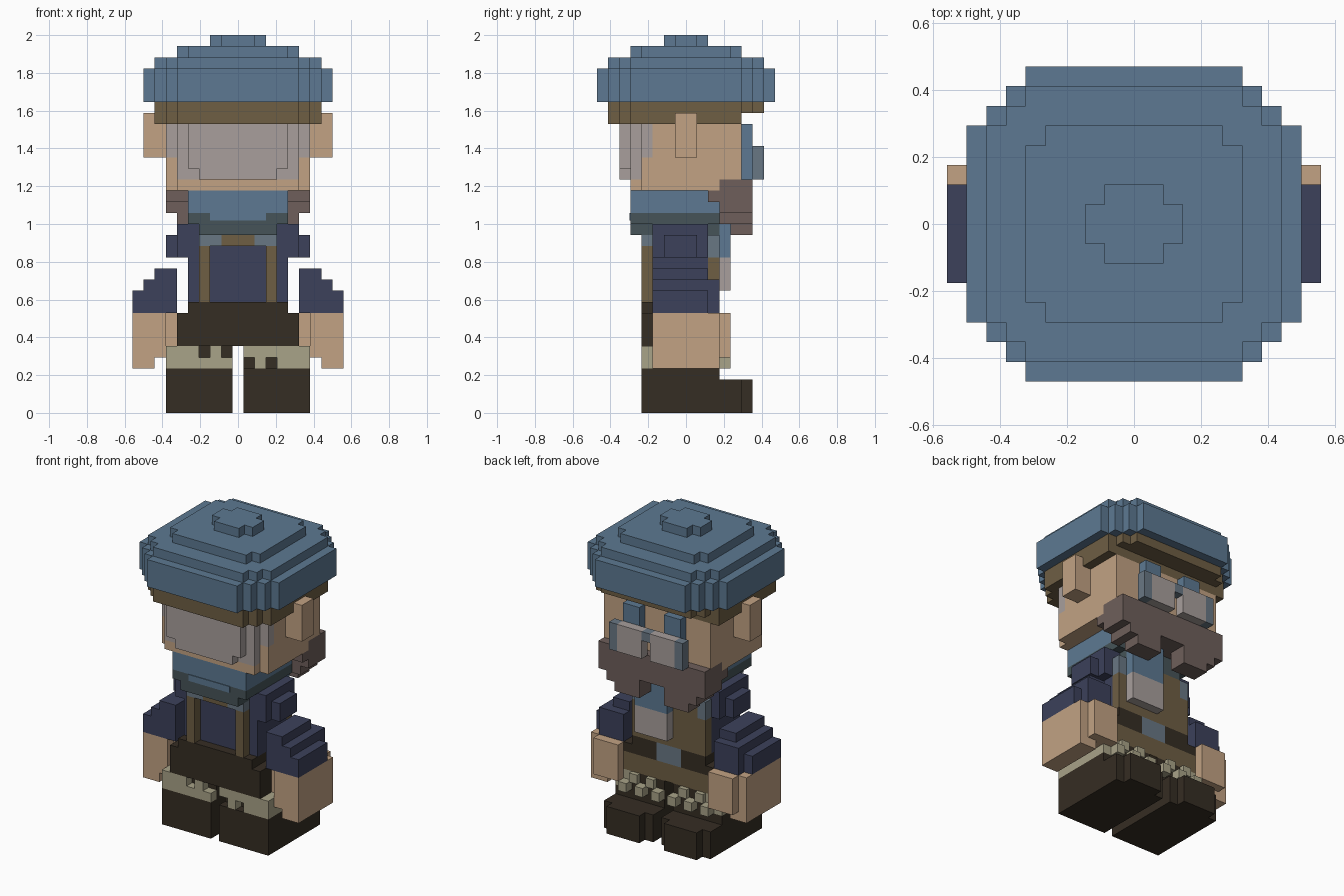
import bpy
import bmesh
from mathutils import Matrix, Vector

UNIT = 2 / 34  # edge of one block

default_cube = bpy.data.objects.get("Cube")
if default_cube:
    bpy.data.objects.remove(default_cube, do_unlink=True)


def linear(channel):
    c = channel / 255
    return c / 12.92 if c <= 0.04045 else ((c + 0.055) / 1.055) ** 2.4


def make_material(name, red, green, blue):
    colour = (linear(red), linear(green), linear(blue), 1)
    material = bpy.data.materials.new(name)
    material.use_nodes = True
    material.diffuse_color = colour
    shader = material.node_tree.nodes["Principled BSDF"]
    shader.inputs["Base Color"].default_value = colour
    shader.inputs["Roughness"].default_value = 0.9
    return material


blue = make_material("cap blue", 93, 121, 146)
brown = make_material("olive brown", 110, 94, 68)
skin = make_material("skin", 194, 162, 131)
grey = make_material("hair grey", 168, 159, 156)
beard_brown = make_material("beard brown", 110, 95, 91)
navy = make_material("shirt navy", 60, 65, 91)
dark = make_material("dark leather", 53, 45, 35)
cream = make_material("cuff cream", 169, 163, 136)
teal = make_material("shadow teal", 70, 84, 88)
steel = make_material("steel blue", 105, 119, 132)


def finish(name, bm, material, mirror):
    bmesh.ops.recalc_face_normals(bm, faces=bm.faces)
    bmesh.ops.scale(bm, vec=(UNIT, UNIT, UNIT), verts=bm.verts)
    mesh = bpy.data.meshes.new(name)
    bm.to_mesh(mesh)
    bm.free()
    mesh.materials.append(material)
    obj = bpy.data.objects.new(name, mesh)
    bpy.context.collection.objects.link(obj)
    if mirror:
        modifier = obj.modifiers.new("other side", 'MIRROR')
        modifier.use_mirror_merge = False
    return obj


def blocks(name, material, *boxes, mirror=False):
    """Boxes given as (x range, y range, z range) in block units."""
    bm = bmesh.new()
    for ranges in boxes:
        low = Vector([r[0] for r in ranges])
        high = Vector([r[1] for r in ranges])
        place = Matrix.Translation((low + high) / 2) @ Matrix.Diagonal((*(high - low), 1))
        bmesh.ops.create_cube(bm, size=1, matrix=place)
    return finish(name, bm, material, mirror)


def wide(half):
    return (-half, half)


def stepped_slab(name, material, steps, bottom, top):
    """Slab with staircase corners; steps run from the side to the end."""
    quarter = []
    for i, (x, y) in enumerate(steps):
        if i:
            quarter.append((x, steps[i - 1][1]))
        quarter.append((x, y))
    back = [(-x, y) for x, y in reversed(quarter)]
    outline = quarter + back
    outline += [(-x, -y) for x, y in outline]
    bm = bmesh.new()
    face = bm.faces.new([bm.verts.new((x, y, bottom)) for x, y in outline])
    result = bmesh.ops.extrude_face_region(bm, geom=[face])
    raised = [v for v in result["geom"] if isinstance(v, bmesh.types.BMVert)]
    bmesh.ops.translate(bm, vec=(0, 0, top - bottom), verts=raised)
    return finish(name, bm, material, False)


# Cap
stepped_slab("cap_rim", blue, [(8.5, 5), (7.5, 6), (6.5, 7), (5.5, 8)], 28, 31)
stepped_slab("cap_shoulder", blue, [(7.5, 5), (6.5, 6), (5.5, 7)], 31, 32)
stepped_slab("cap_crown", blue, [(5.5, 4), (4.5, 5)], 32, 33)
stepped_slab("cap_button", blue, [(2.5, 1), (1.5, 2)], 33, 34)
stepped_slab("cap_band", brown, [(7.5, 5), (6.5, 6), (5.5, 7)], 27, 28)
blocks("cap_band_lower", brown,
       (wide(7.5), (-5, 5), (26, 27)),
       (wide(6.5), (-6, -5), (26, 27)),
       (wide(5.5), (-7, -6), (26, 27)))

# Head
blocks("head", skin,
       (wide(6.5), (-3, 5), (21, 26)),
       (wide(6.5), (-4, 3), (20, 21)),
       (wide(6.5), (-4, -3), (21, 23)),
       (wide(5.5), (-5, -4), (20, 21)))
blocks("ears", skin, ((6.5, 8.5), wide(1), (23, 27)), mirror=True)
blocks("hair", grey,
       (wide(6.5), (-4, -3), (23, 26)),
       (wide(5.5), (-5, -4), (21, 26)),
       (wide(4.5), (-6, -5), (22, 26)),
       (wide(3.5), (-6, -5), (21, 22)))
blocks("eyes", blue, ((1.5, 3.5), (5, 6), (21, 26)), mirror=True)

# Glasses
blocks("lenses", grey, ((0.5, 3.5), (6, 7), (21, 24)), mirror=True)
blocks("lens_edges", steel, ((3.5, 4.5), (6, 7), (21, 24)), mirror=True)
blocks("glasses_bridge", steel, (wide(0.5), (6, 7), (23, 24)))

# Beard
blocks("beard", beard_brown, (wide(6.5), (3, 6), (18, 21)))
blocks("beard_tips", beard_brown,
       ((1.5, 5.5), (4, 6), (17, 18)),
       ((4.5, 5.5), (3, 4), (17, 18)),
       ((1.5, 4.5), (4, 6), (16, 17)),
       ((4.5, 6.5), (2, 3), (19, 20)), mirror=True)

# Neck scarf
blocks("scarf", blue, (wide(4.5), (-5, 3), (18, 20)))
blocks("scarf_fold", teal,
       (wide(4.5), (-5, 3), (17, 18)),
       (wide(3.5), (-5, 3), (16, 17)))
blocks("scarf_sag", blue, (wide(2.5), (-5.08, -5), (17.3, 18)))
blocks("scarf_tail", blue, ((-0.5, 3.5), (3, 4), (14, 18)))
blocks("scarf_tail_tip", grey, ((-0.5, 3.5), (3, 4), (11, 14)))

# Shirt, vest and straps
blocks("shirt", navy, (wide(4.5), (-3, 2), (10, 17)))
blocks("shoulders", navy,
       ((4.5, 5.5), (-3, 2), (14, 17)),
       ((5.5, 6.5), (-2, 1), (14, 16)), mirror=True)
blocks("vest", brown,
       (wide(4.5), (2, 3), (10, 14)),
       (wide(3.5), (2, 3), (14, 16)))
blocks("vest_edges", steel, ((3.5, 4.5), (2, 3), (14, 16)), mirror=True)
blocks("straps", brown, ((2.5, 3.5), (-4, -3), (10, 15)), mirror=True)
blocks("strap_joint", brown, (wide(1.5), (-4, -3), (15, 16)))
blocks("strap_ends", steel, ((1.5, 3.5), (-4, -3), (15, 16)), mirror=True)

# Trousers and belt
blocks("trousers", dark,
       (wide(5.5), (-4, 2), (6, 9)),
       (wide(4.5), (-4, 2), (9, 10)))
blocks("trouser_front", brown, (wide(5.5), (2, 3), (6, 8)))
blocks("belt", dark, ((1.5, 5.5), (2, 3), (8, 9)),
       ((1.5, 4.5), (2, 3), (9, 10)), mirror=True)
blocks("belt_buckle", steel, (wide(1.5), (2, 3), (8, 10)))

# Arms and hands
blocks("sleeves", navy,
       ((5.5, 7.5), (-3, 2), (9, 13)),
       ((5.5, 8.5), (-3, 3), (9, 12)),
       ((8.5, 9.5), (-3, 2), (9, 11)), mirror=True)
blocks("hands", skin,
       ((5.5, 6.5), (-2, 3), (6, 9)),
       ((6.5, 9.5), (-3, 3), (5, 9)),
       ((7.5, 9.5), (-3, 3), (4, 5)),
       ((5.5, 8.5), (3, 4), (5, 9)), mirror=True)

# Boots and ragged cuffs
blocks("boots", dark,
       ((0.5, 6.5), (-4, 3), (0, 4)),
       ((0.5, 6.5), (3, 5), (0, 3)),
       ((1.5, 5.5), (5, 6), (0, 3)),
       ((0.5, 4.5), (-3, 3), (4, 6)), mirror=True)
blocks("cuff_sides", cream, ((4.5, 6.5), (-4, 3), (4, 6)), mirror=True)
blocks("cuff_front_tufts", cream,
       *[((x, x + 1), (3, 4), (4, 5)) for x in (0.5, 2.5, 4.5)],
       *[((x, x + 1), (3, 3.5), (5, 6)) for x in (1.5, 3.5)], mirror=True)
blocks("right_cuff_rear", cream,
       ((-4.5, -0.5), (-4, -3), (4, 5)),
       *[((x, x + 1), (-4, -3), (5, 6)) for x in (-4.5, -2.5)])
blocks("left_cuff_rear", cream,
       ((0.5, 4.5), (-4, -3), (5, 6)),
       *[((x, x + 1), (-4, -3), (4, 5)) for x in (1.5, 3.5)])
